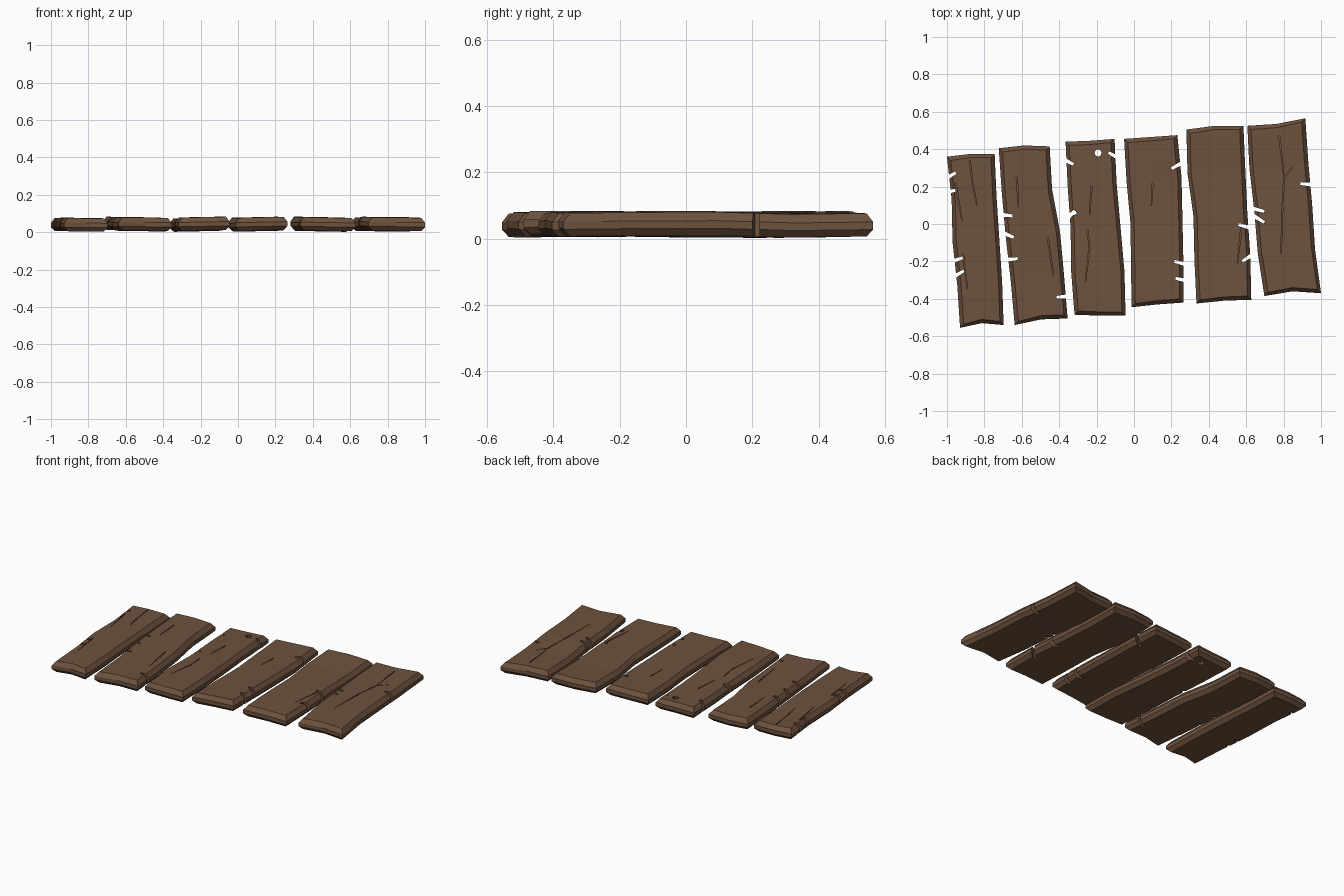
import bpy, bmesh, math, random
from mathutils import Vector

if "Cube" in bpy.data.objects:
    bpy.data.objects.remove(bpy.data.objects["Cube"])

random.seed(4)
wood = bpy.data.materials.new("brown_wood")
wood.diffuse_color = (0.155, 0.085, 0.048, 1)
wood.use_nodes = True
wood.node_tree.nodes["Principled BSDF"].inputs["Base Color"].default_value = wood.diffuse_color


def lerp_list(vals, t):
    f = t * (len(vals) - 1)
    i = min(int(f), len(vals) - 2)
    return vals[i] + (vals[i + 1] - vals[i]) * (f - i)


def prism(bm, pts, z0, z1):
    """Closed upright prism over a counter-clockwise outline."""
    low = [bm.verts.new((x, y, z0)) for x, y in pts]
    high = [bm.verts.new((x, y, z1)) for x, y in pts]
    n = len(pts)
    bm.faces.new(low[::-1])
    bm.faces.new(high)
    for i in range(n):
        j = (i + 1) % n
        bm.faces.new((low[i], low[j], high[j], high[i]))


def sliver(bm, a, b, wa, wb, z0, z1):
    """Thin strip from a to b, wa wide at a and wb wide at b."""
    a, b = Vector(a), Vector(b)
    d = (b - a).normalized()
    n = Vector((-d.y, d.x))
    prism(bm, [a - n * wa / 2, b - n * wb / 2, b + n * wb / 2, a + n * wa / 2], z0, z1)


def make_object(name, bm):
    bmesh.ops.recalc_face_normals(bm, faces=bm.faces)
    me = bpy.data.meshes.new(name)
    bm.to_mesh(me)
    bm.free()
    me.materials.append(wood)
    ob = bpy.data.objects.new(name, me)
    bpy.context.collection.objects.link(ob)
    return ob


def plank(name, left, right, top, bottom, notches, cracks, holes=()):
    bm = bmesh.new()
    rows, cols = 9, 3
    wave = [random.uniform(-0.004, 0.004) for _ in range(5)]
    tilt = random.uniform(-0.004, 0.004)
    # four stacked outlines: chamfered bottom, two side bands, chamfered top
    layers = []
    for inset, z in ((0.02, 0.008), (0.0, 0.029), (0.0, 0.052), (0.02, 0.078)):
        grid = []
        for r in range(rows):
            v = r / (rows - 1)
            row = []
            for c in range(cols):
                u = c / (cols - 1)
                y0, y1 = lerp_list(top, u), lerp_list(bottom, u)
                x0, x1 = lerp_list(left, v), lerp_list(right, v)
                x = x0 + inset + (x1 - x0 - 2 * inset) * u
                y = y0 - inset + (y1 - y0 + 2 * inset) * v
                dz = lerp_list(wave, v) + tilt * (u - 0.5) * 2
                row.append((x, y, z + dz))
            grid.append(row)
        layers.append(grid)
    border = ([(0, c) for c in range(cols)] + [(r, cols - 1) for r in range(1, rows)]
              + [(rows - 1, c) for c in range(cols - 2, -1, -1)]
              + [(r, 0) for r in range(rows - 2, 0, -1)])
    rings = [{k: bm.verts.new(g[k[0]][k[1]]) for k in border} for g in layers]
    for lo, hi in zip(rings, rings[1:]):
        for a, b in zip(border, border[1:] + border[:1]):
            bm.faces.new((lo[a], lo[b], hi[b], hi[a]))
    # top and bottom faces
    for ring, g in ((rings[0], layers[0]), (rings[-1], layers[-1])):
        for r in range(1, rows - 1):
            ring[(r, 1)] = bm.verts.new(g[r][1])
        for r in range(rows - 1):
            for c in range(cols - 1):
                bm.faces.new((ring[(r, c)], ring[(r, c + 1)],
                              ring[(r + 1, c + 1)], ring[(r + 1, c)]))
    ob = make_object(name, bm)

    # edge splits, nail holes and shallow grain cracks, cut one after another
    cutters = []
    for inner, outer in notches:
        cb = bmesh.new()
        a, b = Vector(inner), Vector(outer)
        sliver(cb, a, b + (b - a).normalized() * 0.03, 0.015, 0.025, -0.1, 0.2)
        cutters.append(cb)
    for x, y, rad in holes:
        cb = bmesh.new()
        prism(cb, [(x + rad * math.cos(k * math.pi / 5), y + rad * math.sin(k * math.pi / 5))
                   for k in range(10)], -0.1, 0.2)
        cutters.append(cb)
    for a, b in cracks:
        cb = bmesh.new()
        sliver(cb, a, b, 0.007, 0.002, 0.066, 0.2)
        cutters.append(cb)
    helpers = []
    for cb in cutters:
        cut = make_object("cutter", cb)
        cut.hide_render = True
        mod = ob.modifiers.new("cut", 'BOOLEAN')
        mod.operation = 'DIFFERENCE'
        mod.solver = 'EXACT'
        mod.object = cut
        helpers.append(cut)
    bpy.context.view_layer.update()
    dg = bpy.context.evaluated_depsgraph_get()
    result = bpy.data.meshes.new_from_object(ob.evaluated_get(dg))
    ob.modifiers.clear()
    ob.data = result
    for h in helpers:
        bpy.data.objects.remove(h)


plank("plank_1", [-1, -.975, -.97, -.945, -.93], [-.745, -.735, -.72, -.705, -.697],
      [.36, .375, .375], [-.555, -.53, -.54],
      [((-.953, .275), (-.995, .25)), ((-.955, .18), (-.98, .175)),
       ((-.916, -.18), (-.97, -.2)), ((-.91, -.25), (-.96, -.28))],
      [((-.878, .34), (-.862, .21)), ((-.862, .21), (-.84, .1)),
       ((-.955, .22), (-.92, .02)), ((-.915, -.16), (-.89, -.35))])

plank("plank_2", [-.723, -.707, -.686, -.659, -.638], [-.451, -.438, -.395, -.374, -.355],
      [.405, .42, .415], [-.54, -.51, -.505],
      [((-.65, .043), (-.71, .05)), ((-.643, -.072), (-.695, -.05)),
       ((-.622, -.185), (-.675, -.19)), ((-.414, -.392), (-.355, -.387))],
      [((-.627, .25), (-.617, .09)), ((-.462, -.07), (-.43, -.28))])

plank("plank_3", [-.366, -.355, -.339, -.336, -.318], [-.104, -.093, -.072, -.051, -.045],
      [.44, .445, .455], [-.485, -.49, -.49],
      [((-.323, .318), (-.365, .34)), ((-.308, .062), (-.345, .05)),
       ((-.318, .072), (-.35, .035)), ((-.136, .382), (-.088, .355))],
      [((-.227, .2), (-.238, .05)), ((-.25, -.03), (-.238, -.125)),
       ((-.238, -.125), (-.26, -.31))],
      holes=[(-.192, .38, .019)])

plank("plank_4", [-.053, -.04, -.019, -.016, -.013], [.232, .254, .259, .264, .264],
      [.455, .465, .475], [-.445, -.43, -.42],
      [((.2, .296), (.26, .328)), ((.216, -.2), (.28, -.216)),
       ((.222, -.291), (.28, -.302))],
      [((.099, .22), (.093, .1))])

plank("plank_5", [.28, .286, .318, .323, .334], [.585, .595, .606, .622, .627],
      [.505, .525, .525], [-.425, -.41, -.405],
      [((.558, -.003), (.617, -.019)), ((.579, -.2), (.627, -.168))],
      [((.574, -.02), (.553, -.21))])

plank("plank_6", [.606, .617, .643, .662, .697], [.916, .932, .953, .968, 1.0],
      [.525, .535, .565], [-.385, -.36, -.37],
      [((.697, .067), (.617, .088)), ((.697, .008), (.638, .045)),
       ((.889, .216), (.948, .211))],
      [((.777, .47), (.803, .24)), ((.803, .24), (.793, .1)),
       ((.793, .1), (.787, -.16)), ((.803, .25), (.857, .312))])
